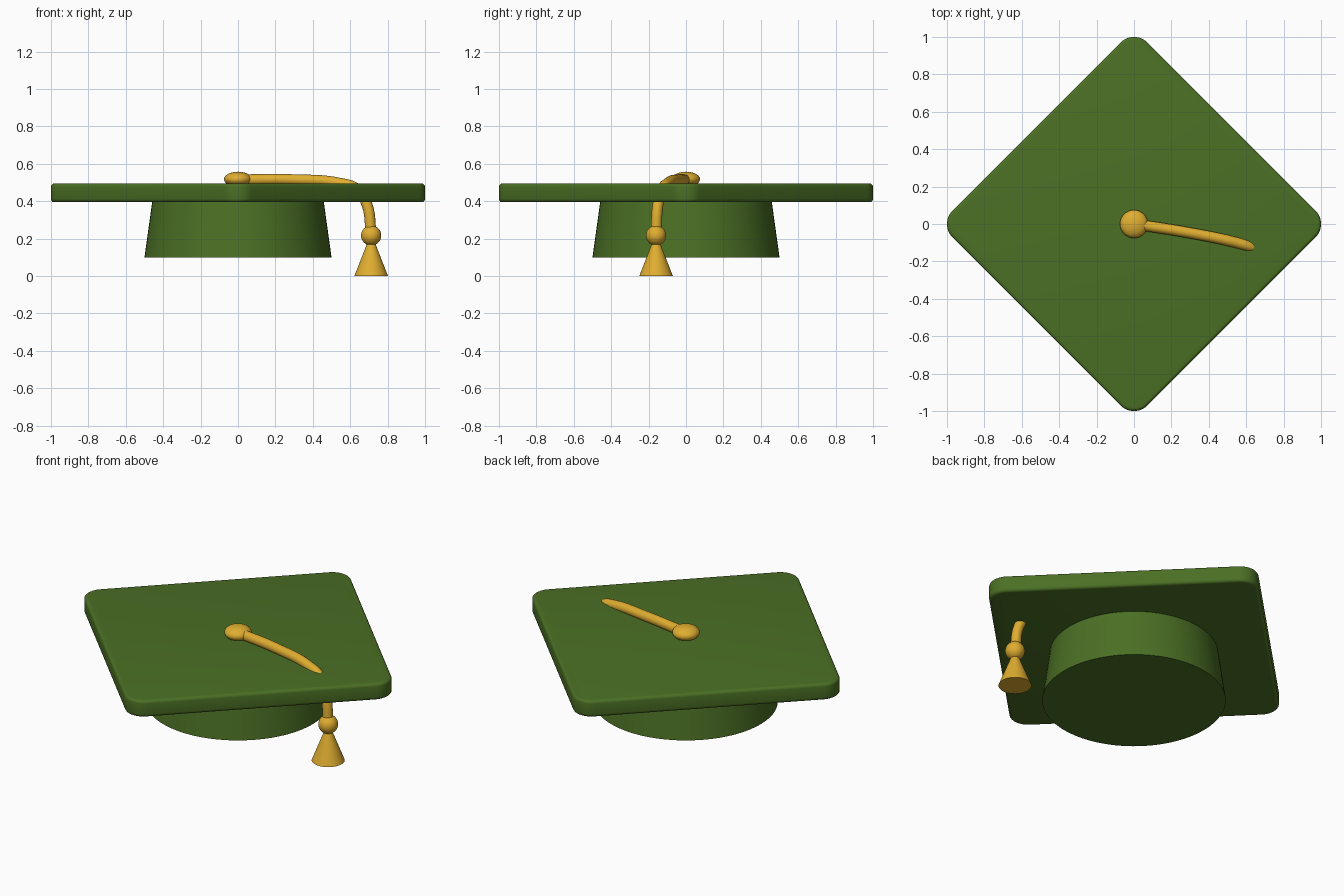
import bpy, bmesh
from math import radians

cube = bpy.data.objects.get("Cube")
if cube:
    bpy.data.objects.remove(cube, do_unlink=True)


def material(name, rgb):
    mat = bpy.data.materials.new(name)
    mat.use_nodes = True
    mat.diffuse_color = (*rgb, 1)
    mat.node_tree.nodes["Principled BSDF"].inputs["Base Color"].default_value = (*rgb, 1)
    return mat


green = material("cloth green", (0.07, 0.16, 0.018))
gold = material("tassel gold", (0.74, 0.42, 0.03))


def finish(name, mat):
    """Name, colour and smooth the active object."""
    ob = bpy.context.object
    ob.name = name
    ob.data.materials.clear()
    ob.data.materials.append(mat)
    bpy.ops.object.shade_smooth_by_angle(angle=radians(35))
    return ob


def cone(name, mat, r_low, r_high, z_low, z_high, x=0, y=0):
    bpy.ops.mesh.primitive_cone_add(vertices=64, radius1=r_low, radius2=r_high,
                                    depth=z_high - z_low,
                                    location=(x, y, (z_low + z_high) / 2))
    return finish(name, mat)


def ball(name, mat, loc, r, rz):
    bpy.ops.mesh.primitive_uv_sphere_add(segments=32, ring_count=16, radius=1, location=loc)
    bpy.context.object.scale = (r, r, rz)
    bpy.ops.object.transform_apply(location=False, rotation=False, scale=True)
    return finish(name, mat)


# Square board turned on its corner, with rounded corners and soft rims
bpy.ops.mesh.primitive_cube_add(size=1, location=(0, 0, 0.445), rotation=(0, 0, radians(45)))
board = bpy.context.object
board.scale = (1.474, 1.474, 0.1)
bpy.ops.object.transform_apply(location=False, rotation=False, scale=True)
bm = bmesh.new()
bm.from_mesh(board.data)
uprights = [e for e in bm.edges if abs(e.verts[0].co.z - e.verts[1].co.z) > 0.05]
bmesh.ops.bevel(bm, geom=uprights, offset=0.102, offset_type='OFFSET',
                segments=10, profile=0.5, affect='EDGES')
rims = [e for e in bm.edges if e.calc_face_angle(0) > 1]
bmesh.ops.bevel(bm, geom=rims, offset=0.018, offset_type='OFFSET',
                segments=4, profile=0.5, affect='EDGES')
bm.to_mesh(board.data)
bm.free()
finish("board", green)

# Head band and top button
cone("skull_cap", green, 0.5, 0.457, 0.1, 0.41)
ball("button", gold, (0, 0, 0.518), 0.075, 0.04)

# Cord running from the button over and down through the board
path = [(0, 0, 0.515), (0.3, -0.048, 0.515), (0.54, -0.098, 0.497),
        (0.64, -0.128, 0.462), (0.69, -0.15, 0.38), (0.712, -0.16, 0.22)]
curve = bpy.data.curves.new("cord", 'CURVE')
curve.dimensions = '3D'
curve.bevel_depth = 0.029
curve.bevel_resolution = 6
curve.use_fill_caps = True
spline = curve.splines.new('BEZIER')
spline.bezier_points.add(len(path) - 1)
for point, co in zip(spline.bezier_points, path):
    point.co = co
    point.handle_left_type = point.handle_right_type = 'AUTO'
cord = bpy.data.objects.new("cord", curve)
bpy.context.collection.objects.link(cord)
bpy.ops.object.select_all(action='DESELECT')
cord.select_set(True)
bpy.context.view_layer.objects.active = cord
bpy.ops.object.convert(target='MESH')
finish("cord", gold)

# Tassel knot and skirt
ball("tassel_knot", gold, (0.712, -0.16, 0.217), 0.054, 0.054)
cone("tassel_skirt", gold, 0.09, 0.012, 0, 0.2, 0.712, -0.16)
